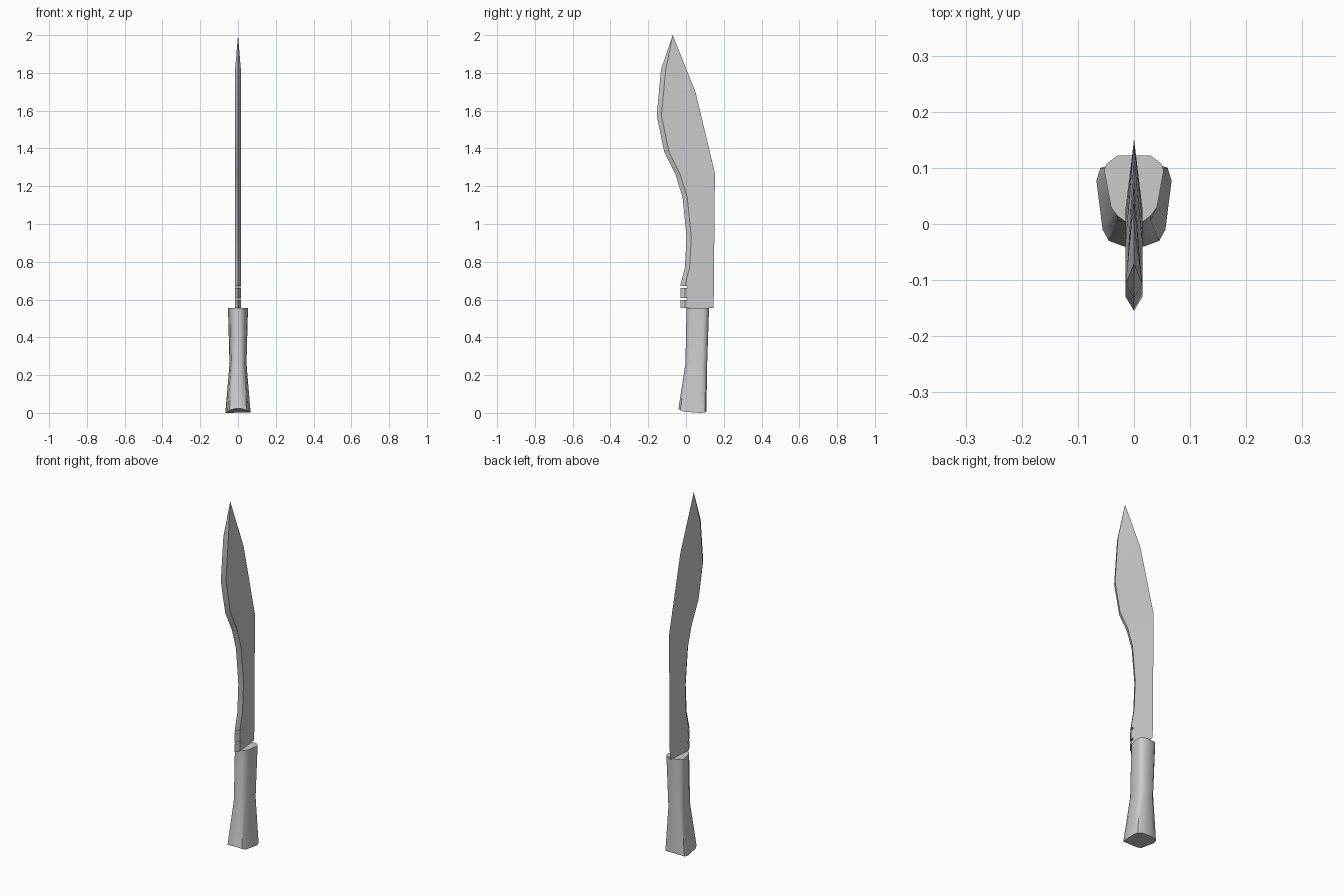
import bpy, bmesh, math

if "Cube" in bpy.data.objects:
    bpy.data.objects.remove(bpy.data.objects["Cube"])


def loft(name, rings, angle):
    """Skin closed rings of equal length, cap the ends, merge collapsed points."""
    bm = bmesh.new()
    rows = [[bm.verts.new(p) for p in ring] for ring in rings]
    n = len(rows[0])
    for a, b in zip(rows, rows[1:]):
        for i in range(n):
            j = (i + 1) % n
            bm.faces.new((a[i], a[j], b[j], b[i]))
    bm.faces.new(rows[0][::-1])
    bm.faces.new(rows[-1])
    bmesh.ops.remove_doubles(bm, verts=bm.verts, dist=1e-4)
    bmesh.ops.recalc_face_normals(bm, faces=bm.faces)
    me = bpy.data.meshes.new(name)
    bm.to_mesh(me)
    bm.free()
    ob = bpy.data.objects.new(name, me)
    bpy.context.collection.objects.link(ob)
    bpy.ops.object.select_all(action='DESELECT')
    ob.select_set(True)
    bpy.context.view_layer.objects.active = ob
    bpy.ops.object.shade_smooth_by_angle(angle=math.radians(angle))
    return ob


def at(profile, z):
    """Profile y at height z."""
    for (y0, z0), (y1, z1) in zip(profile, profile[1:]):
        if z <= z1:
            return y0 + (y1 - y0) * (z - z0) / (z1 - z0)
    return profile[-1][0]


# Blade: cutting edge and spine profiles as (y, z), thick line just behind the edge
edge = [(-0.03, 0.555), (-0.03, 0.675), (-0.006, 0.77), (0.003, 0.93), (-0.018, 1.14),
        (-0.055, 1.26), (-0.115, 1.38), (-0.155, 1.575), (-0.132, 1.82), (-0.07, 2.0)]
spine = [(0.145, 0.555), (0.147, 0.62), (0.153, 1.27), (0.05, 1.70), (-0.07, 2.0)]
heights = sorted({z for _, z in edge + spine})
rings = []
for z in heights:
    f, s = at(edge, z), at(spine, z)
    tip = z == 2.0
    t, r = (0, f) if tip else (0.015, f + 0.025)
    rings.append([(0, f, z), (t, r, z), (0, s, z), (-t, r, z)])
blade = loft("blade", rings, 25)

# Two thin notches near the blade base
for i, z in enumerate((0.604, 0.667)):
    bpy.ops.mesh.primitive_cube_add(size=1, location=(0, -0.046, z))
    cutter = bpy.context.object
    cutter.name = f"notch_cutter_{i + 1}"
    cutter.scale = (0.1, 0.108, 0.011)
    cutter.hide_render = True
    cutter.display_type = 'WIRE'
    cut = blade.modifiers.new(f"notch_{i + 1}", 'BOOLEAN')
    cut.operation = 'DIFFERENCE'
    cut.solver = 'EXACT'
    cut.object = cutter


# Handle: mirrored half sections as (x, y, z), from front to back
def mirrored(half):
    return half + [(-x, y, z) for x, y, z in reversed(half)]


butt = [(0.018, -0.04, 0.022), (0.045, -0.03, 0.014), (0.056, -0.01, 0.006),
        (0.067, 0.077, 0.0), (0.06, 0.1, 0.002), (0.032, 0.108, 0.007)]
waist = [(x, y, 0.26) for x, y in [(0.014, -0.003), (0.03, 0.006), (0.036, 0.025),
                                   (0.045, 0.085), (0.041, 0.1), (0.026, 0.112)]]
top = [(x, y, 0.555) for x, y in [(0.014, 0.003), (0.03, 0.015), (0.041, 0.03),
                                  (0.053, 0.095), (0.049, 0.107), (0.03, 0.122)]]
loft("handle", [mirrored(r) for r in (butt, waist, top)], 40)
